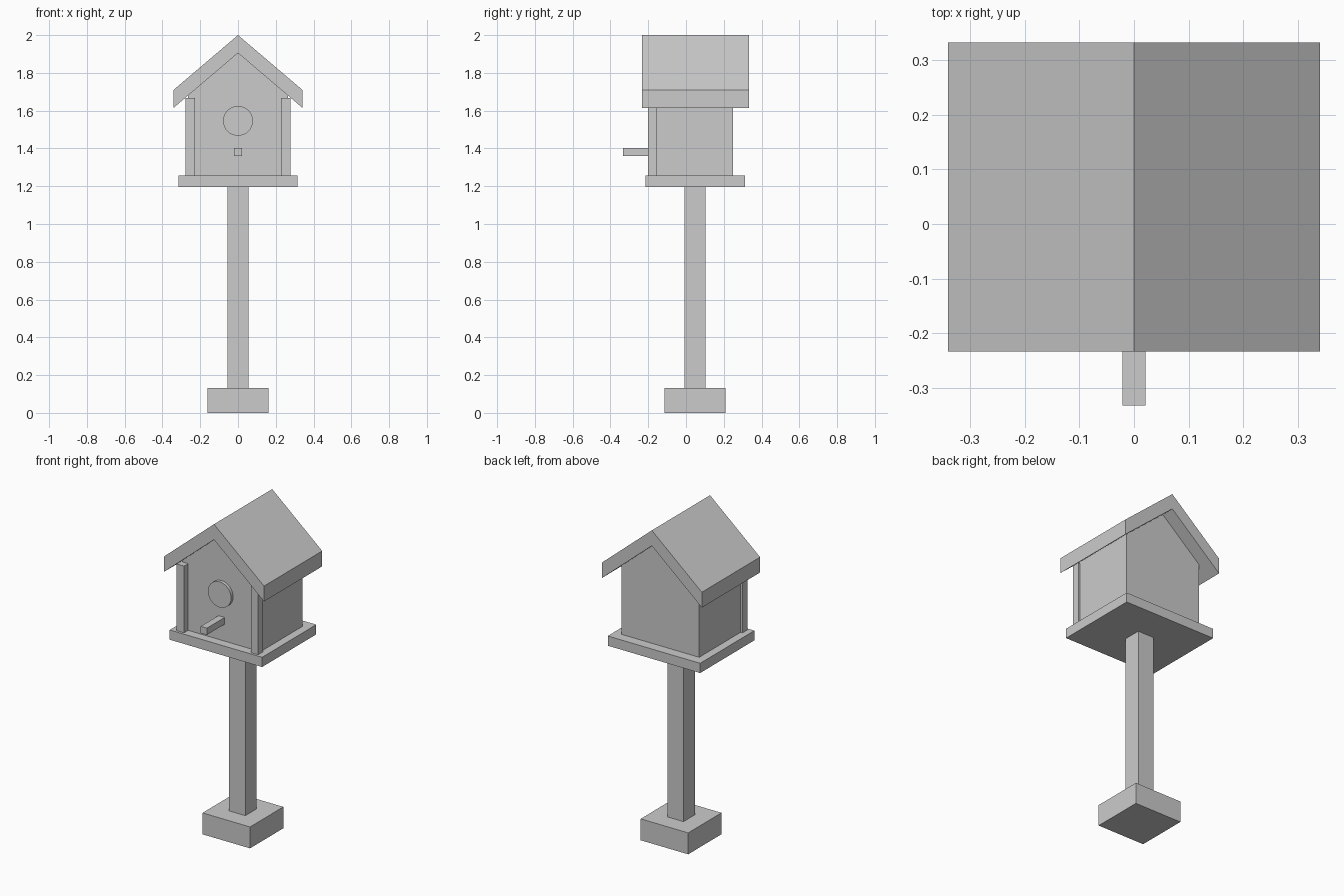
import bpy
import bmesh
from math import radians

cube = bpy.data.objects.get("Cube")
if cube:
    bpy.data.objects.remove(cube, do_unlink=True)

grey = bpy.data.materials.new("plain_grey")
grey.use_nodes = True
colour = (0.6, 0.6, 0.6, 1)
grey.diffuse_color = colour
grey.node_tree.nodes["Principled BSDF"].inputs["Base Color"].default_value = colour

MID_Y = 0.048   # the house and post share this centre line
FRONT = -0.16   # front wall


def prism(name, profile, y0, y1):
    """Extrude an (x, z) outline from y0 to y1."""
    bm = bmesh.new()
    face = bm.faces.new([bm.verts.new((x, y0, z)) for x, z in profile])
    out = bmesh.ops.extrude_face_region(bm, geom=[face])["geom"]
    verts = [v for v in out if isinstance(v, bmesh.types.BMVert)]
    bmesh.ops.translate(bm, verts=verts, vec=(0, y1 - y0, 0))
    bmesh.ops.recalc_face_normals(bm, faces=bm.faces)
    mesh = bpy.data.meshes.new(name)
    bm.to_mesh(mesh)
    bm.free()
    mesh.materials.append(grey)
    obj = bpy.data.objects.new(name, mesh)
    bpy.context.collection.objects.link(obj)
    return obj


def box(name, x0, x1, y0, y1, z0, z1):
    return prism(name, [(x0, z0), (x1, z0), (x1, z1), (x0, z1)], y0, y1)


def square_block(name, half, z0, z1):
    return box(name, -half, half, MID_Y - half, MID_Y + half, z0, z1)


# Stand
square_block("base", 0.162, 0, 0.132)
square_block("post", 0.055, 0.132, 1.197)
box("floor_board", -0.315, 0.315, -0.215, 0.312, 1.197, 1.257)

# Roof with plumb-cut eaves
EAVE, PEAK, UNDER = 0.341, 1.905, 1.615
prism("roof", [(-EAVE, 1.71), (-EAVE, UNDER), (0, PEAK),
               (EAVE, UNDER), (EAVE, 1.71), (0, 2.0)], -0.234, 0.333)

# Gabled house body meeting the roof underside
WALL = 0.265
wall_top = PEAK - (PEAK - UNDER) * WALL / EAVE
prism("house_body", [(-WALL, 1.257), (WALL, 1.257), (WALL, wall_top),
                     (0, PEAK), (-WALL, wall_top)], FRONT, 0.25)

# Corner posts on the front
for side, s in (("left", 1), ("right", -1)):
    x0, x1 = sorted((s * 0.228, s * 0.278))
    box("corner_post_" + side, x0, x1, -0.2, -0.153, 1.257, 1.668)

# Perch
box("perch", -0.021, 0.021, -0.333, FRONT, 1.361, 1.403)

# Entrance disc
bpy.ops.mesh.primitive_cylinder_add(vertices=32, radius=0.079, depth=0.04,
                                    location=(0, FRONT, 1.546),
                                    rotation=(radians(90), 0, 0))
disc = bpy.context.object
disc.name = "entrance_disc"
disc.data.materials.append(grey)
bpy.ops.object.shade_smooth_by_angle(angle=radians(30))
